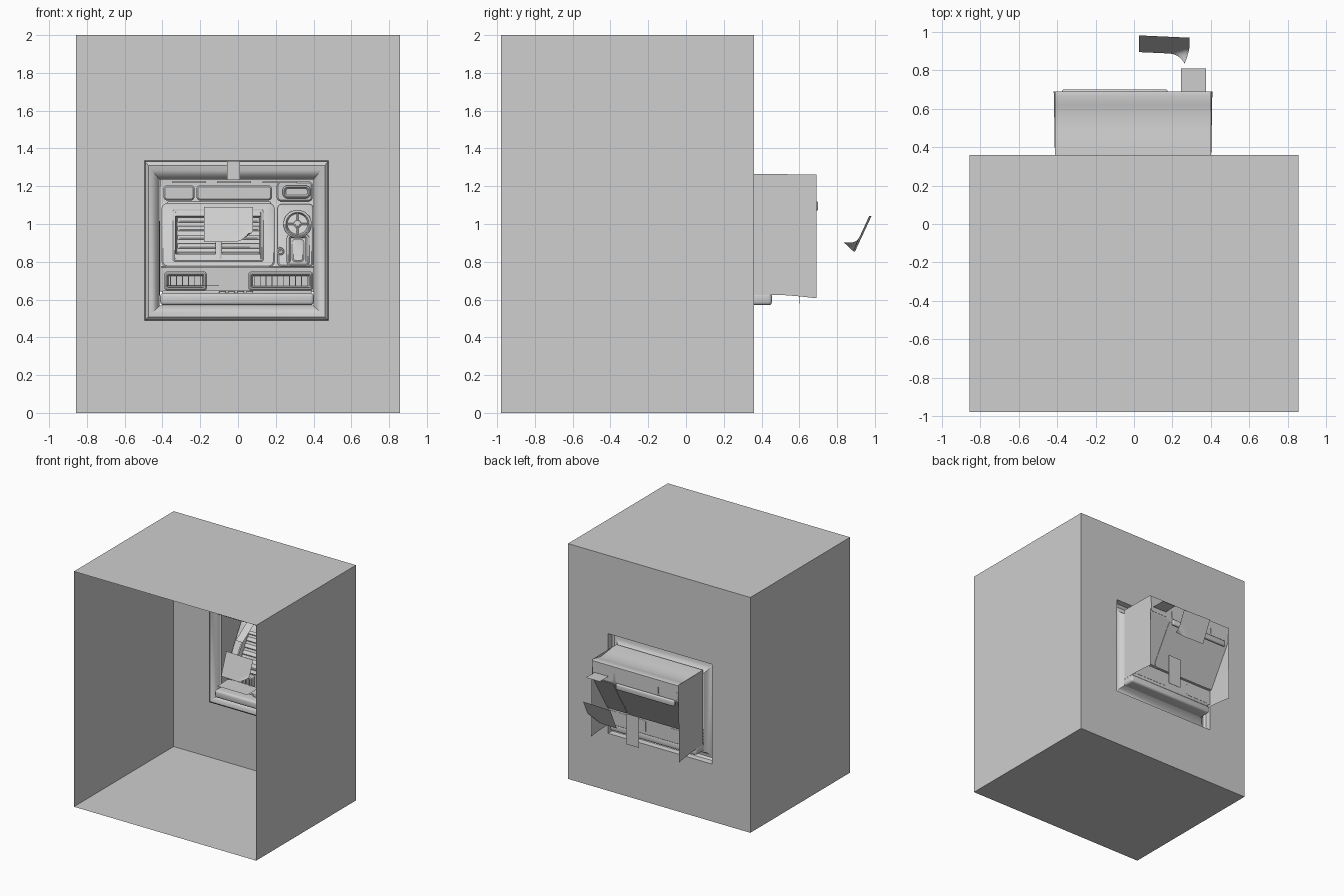
import bpy, bmesh, math
from mathutils import Vector

cube = bpy.data.objects.get("Cube")
if cube:
    bpy.data.objects.remove(cube, do_unlink=True)

grey = bpy.data.materials.new("plain_grey")
grey.use_nodes = True
GREY = (0.62, 0.62, 0.62, 1)
grey.diffuse_color = GREY
grey.node_tree.nodes["Principled BSDF"].inputs["Base Color"].default_value = GREY


def finish(name, bm, smooth=False, recalc=True):
    if recalc:
        bmesh.ops.recalc_face_normals(bm, faces=bm.faces)
    mesh = bpy.data.meshes.new(name)
    bm.to_mesh(mesh)
    bm.free()
    mesh.materials.append(grey)
    ob = bpy.data.objects.new(name, mesh)
    bpy.context.collection.objects.link(ob)
    if smooth:
        bpy.ops.object.select_all(action='DESELECT')
        ob.select_set(True)
        bpy.context.view_layer.objects.active = ob
        bpy.ops.object.shade_smooth_by_angle(angle=math.radians(40))
    return ob


def loft(name, loops, cap_start=True, cap_end=True, smooth=True):
    """Skin a list of closed point loops."""
    bm = bmesh.new()
    rings = [[bm.verts.new(p) for p in loop] for loop in loops]
    for a, b in zip(rings, rings[1:]):
        n = len(a)
        for i in range(n):
            bm.faces.new((a[i], a[(i + 1) % n], b[(i + 1) % n], b[i]))
    if cap_start:
        bm.faces.new(rings[0])
    if cap_end:
        bm.faces.new(rings[-1])
    return finish(name, bm, smooth)


def extrude_x(name, profile, x0, x1, smooth=True):
    """Sheet made by sweeping a (y, z) profile along x."""
    bm = bmesh.new()
    rows = [[bm.verts.new((x, y, z)) for y, z in profile] for x in (x0, x1)]
    for i in range(len(profile) - 1):
        bm.faces.new((rows[0][i], rows[1][i], rows[1][i + 1], rows[0][i + 1]))
    return finish(name, bm, smooth)


def box(name, x, y, z, bevel=0.0):
    bm = bmesh.new()
    bmesh.ops.create_cube(bm, size=1)
    for v in bm.verts:
        v.co = [a + (b - a) * (c + 0.5) for (a, b), c in zip((x, y, z), v.co)]
    if bevel:
        bmesh.ops.bevel(bm, geom=bm.edges[:], offset=bevel, segments=3, affect='EDGES', profile=0.5)
    return finish(name, bm, bevel > 0)


def rect(x0, x1, z0, z1, y):
    return [(x0, y, z0), (x1, y, z0), (x1, y, z1), (x0, y, z1)]


# Dashboard surface: depth as a function of height
def tilted(z):
    return 0.47 + 0.6 * (z - 0.77)


def upright_low(z):
    return 0.45


def upright_top(z):
    return 0.675


def rounded(x0, x1, z0, z1, r, off, depth):
    """Rounded rectangle on the dashboard, raised by off."""
    r = min(r, (x1 - x0) / 2 - 1e-4, (z1 - z0) / 2 - 1e-4)
    pts = []
    for k, (cx, cz) in enumerate(((x1 - r, z1 - r), (x0 + r, z1 - r), (x0 + r, z0 + r), (x1 - r, z0 + r))):
        for j in range(7):
            a = (k + j / 6) * math.pi / 2
            z = cz + r * math.sin(a)
            pts.append((cx + r * math.cos(a), depth(z) - off, z))
    return pts


def raised(name, x0, x1, z0, z1, r, height, depth, rim=0.0, sink=0.0):
    """Button when rim is 0, otherwise a bezel with a sunken middle."""
    e = min(0.008, height * 0.5)
    steps = [(0, -0.012), (0, height - e), (e, height)]
    if rim:
        steps += [(rim, height), (rim + e, height - sink)]
    loops = [rounded(x0 + d, x1 - d, z0 + d, z1 - d, max(r - d, 0.004), h, depth) for d, h in steps]
    return loft(name, loops)


# Room shell, open at the front, with a window in the back wall
X, Y0, Y1 = 0.857, -0.98, 0.36
WX0, WX1, WZ0, WZ1 = -0.495, 0.48, 0.488, 1.335
loft("room_shell", [rect(-X, X, 0, 2, Y0), rect(-X, X, 0, 2, Y1),
                    rect(WX0, WX1, WZ0, WZ1, Y1)], False, False, False)

# Window surround bulging into the room
steps = [(0, 0.36), (0.004, 0.315), (0.02, 0.30), (0.04, 0.305), (0.065, 0.33), (0.08, 0.36)]
loft("window_surround", [rect(WX0 + d, WX1 - d, WZ0 + d, WZ1 - d * 1.25, y) for d, y in steps], False, False)

# Hood and side cheeks behind the wall
extrude_x("hood", [(0.36, 1.265), (0.42, 1.262), (0.49, 1.25), (0.56, 1.243), (0.62, 1.25),
                   (0.665, 1.261), (0.69, 1.255), (0.69, 1.2)], -0.412, 0.402)
for side, x in (("right", -0.412), ("left", 0.402)):
    bm = bmesh.new()
    s = 1 if x > 0 else -1
    bm.faces.new([bm.verts.new(p) for p in (
        (x, 0.36, 0.625), (x, 0.5, 0.625), (x + s * 0.004, 0.6, 0.617), (x + s * 0.006, 0.69, 0.607),
        (x, 0.69, 1.262), (x, 0.36, 1.265))])
    finish(side + "_cheek", bm)

# Bottom sill
box("sill", (-0.412, 0.402), (0.27, 0.455), (0.57, 0.635), 0.018)
box("sill_step", (-0.40, 0.39), (0.36, 0.455), (0.625, 0.648), 0.005)

# Dashboard skin behind the controls
extrude_x("dashboard", [(0.46, 0.64), (0.46, 0.77), (0.48, 0.775), (0.675, 1.1),
                        (0.685, 1.12), (0.685, 1.235)], -0.41, 0.40)

# Screen bezel, slats and its rear housing
raised("screen_bezel", -0.405, 0.195, 0.77, 1.112, 0.035, 0.045, tilted, 0.07, 0.04)
raised("screen_inner_edge", -0.345, 0.135, 0.8, 1.078, 0.012, 0.052, tilted, 0.014, 0.045)
for i in range(5):
    z = 0.825 + i * 0.046
    raised("screen_slat", -0.32, 0.115, z, z + 0.026, 0.004, 0.026, tilted)
raised("screen_strut", -0.12, -0.085, 0.80, 0.92, 0.005, 0.05, tilted)
box("screen_rear_rim", (-0.375, 0.175), (0.675, 0.70), (1.07, 1.12), 0.01)

# Upper bars and button
raised("small_upper_bar", -0.395, -0.23, 1.125, 1.205, 0.02, 0.04, upright_top)
raised("long_upper_bar", -0.22, 0.18, 1.125, 1.205, 0.02, 0.04, upright_top)
raised("upper_button_plate", 0.205, 0.395, 1.12, 1.225, 0.02, 0.03, upright_top)
raised("upper_button", 0.235, 0.385, 1.135, 1.205, 0.03, 0.05, upright_top, 0.01, 0.01)
for i in range(3):
    x = -0.35 + i * 0.24
    box("vent", (x, x + 0.18), (0.63, 0.68), (1.218, 1.226))

# Right hand column: dial with spokes, slot and knob
raised("column_plate", 0.21, 0.398, 0.775, 1.105, 0.02, 0.018, tilted)
raised("dial", 0.24, 0.39, 0.925, 1.075, 0.075, 0.055, tilted, 0.013, 0.025)
raised("dial_spoke", 0.255, 0.375, 0.995, 1.005, 0.003, 0.046, tilted)
raised("dial_spoke", 0.31, 0.32, 0.94, 1.06, 0.003, 0.046, tilted)
raised("dial_hub", 0.295, 0.335, 0.98, 1.02, 0.02, 0.05, tilted)
raised("slot", 0.258, 0.378, 0.78, 0.945, 0.02, 0.035, tilted, 0.012, 0.014)
raised("slot_lever", 0.285, 0.35, 0.80, 0.92, 0.02, 0.034, tilted)
raised("knob", 0.205, 0.245, 0.835, 0.875, 0.02, 0.04, tilted, 0.008, 0.008)

# Lower trays with ribs and the row of keys
for name, x0, x1 in (("right_tray", -0.39, -0.165), ("left_tray", 0.055, 0.398)):
    raised(name, x0, x1, 0.648, 0.748, 0.015, 0.04, upright_low, 0.015, 0.035)
    n = int((x1 - x0) / 0.03)
    for i in range(1, n):
        x = x0 + (x1 - x0) * i / n
        box(name + "_rib", (x - 0.002, x + 0.002), (0.425, 0.45), (0.672, 0.73))
for i in range(4):
    x = -0.1 + i * 0.048
    box("key", (x, x + 0.036), (0.34, 0.39), (0.622, 0.645), 0.004)
box("rear_strut", (0.02, 0.14), (0.60, 0.603), (0.58, 0.84))


# Loose sheets with one curled corner
def sheet(name, x0, x1, bottom, top, n=12):
    bm = bmesh.new()
    b, t = Vector((0, *bottom)), Vector((0, *top))
    grid = []
    for i in range(n + 1):
        row = []
        for j in range(n + 1):
            u, v = i / n, j / n
            p = b.lerp(t, v)
            d = max(0.0, u + 1 - v - 1.6)
            row.append(bm.verts.new((x0 + (x1 - x0) * u - 0.15 * d * d,
                                     p.y - 0.012 * u - 0.3 * d * d,
                                     p.z + 0.3 * d * d)))
        grid.append(row)
    for i in range(n):
        for j in range(n):
            bm.faces.new((grid[i][j], grid[i + 1][j], grid[i + 1][j + 1], grid[i][j + 1]))
    finish(name, bm, True)


sheet("front_sheet", -0.18, 0.08, (0.03, 0.905), (0.10, 1.09))
sheet("rear_sheet", 0.025, 0.288, (0.895, 0.855), (0.982, 1.042))

# Small floating plates
extrude_x("hanging_strip", [(0.05, 1.233), (0.2, 1.333)], -0.057, 0.01, False)
extrude_x("rear_plate", [(0.69, 1.16), (0.81, 1.162)], 0.245, 0.375, False)
extrude_x("tray_plate", [(0.27, 0.674), (0.42, 0.678)], -0.385, -0.1, False)
